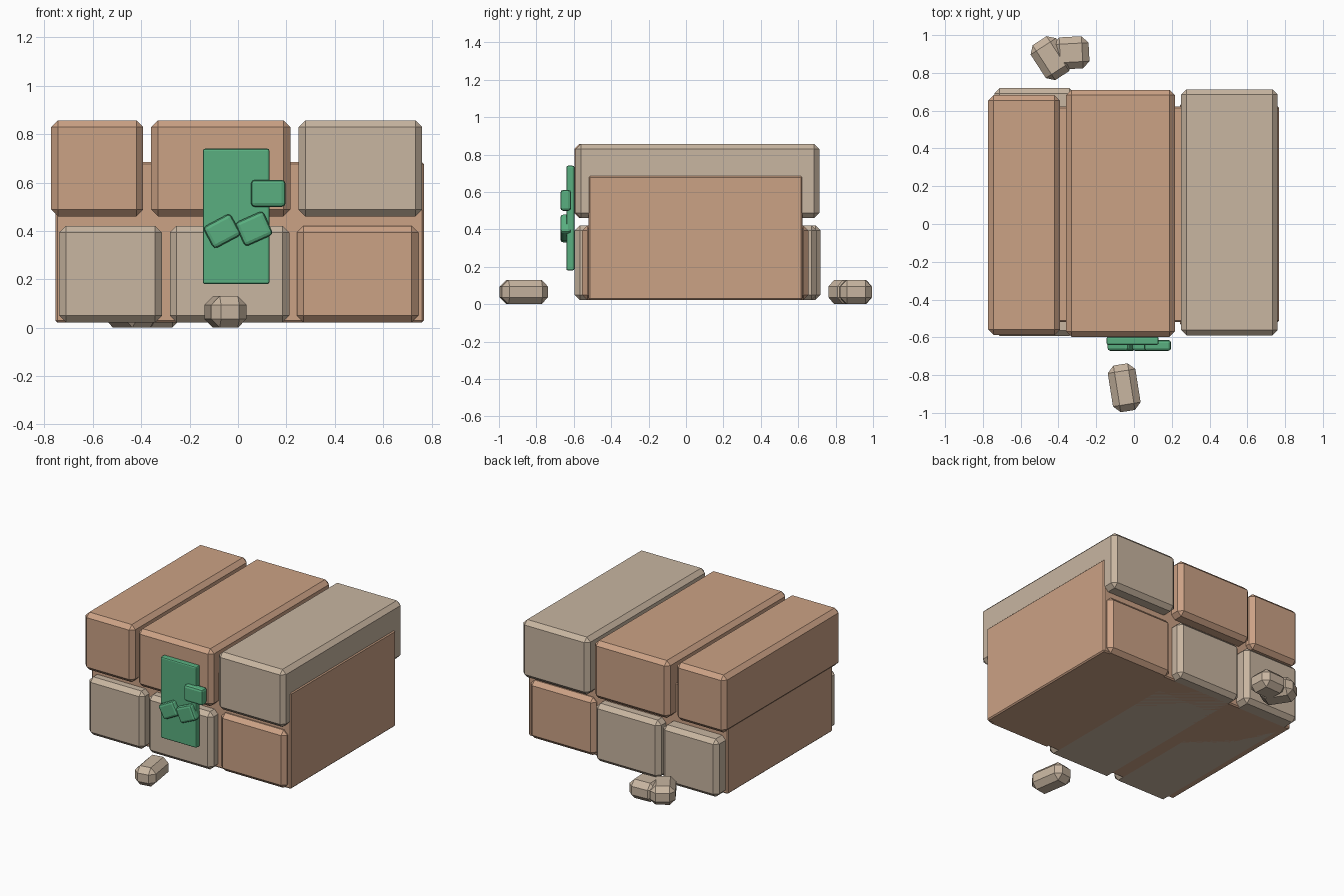
import bpy
from math import radians

cube = bpy.data.objects.get("Cube")
if cube:
    bpy.data.objects.remove(cube, do_unlink=True)


def material(name, rgb):
    mat = bpy.data.materials.new(name)
    mat.use_nodes = True
    mat.diffuse_color = (*rgb, 1)
    mat.node_tree.nodes["Principled BSDF"].inputs["Base Color"].default_value = (*rgb, 1)
    return mat


clay = material("terracotta", (0.60, 0.36, 0.235))
sand = material("sandstone", (0.58, 0.465, 0.355))
green = material("leaf_green", (0.10, 0.43, 0.215))


def block(name, mat, center, size, bevel, turn=(0, 0, 0), segments=1):
    """Chamfered box, turned in degrees about its centre."""
    bpy.ops.mesh.primitive_cube_add(size=1, location=center)
    ob = bpy.context.object
    ob.name = name
    ob.scale = size
    bpy.ops.object.transform_apply(location=False, rotation=False, scale=True)
    ob.rotation_euler = [radians(a) for a in turn]
    mod = ob.modifiers.new("chamfer", 'BEVEL')
    mod.width = bevel
    mod.segments = segments
    mod.limit_method = 'NONE'
    ob.data.materials.append(mat)
    return ob


def span(name, mat, xs, ys, zs, bevel, segments=1):
    """Block given by its limits along each axis."""
    limits = (xs, ys, zs)
    return block(name, mat, [(a + b) / 2 for a, b in limits],
                 [b - a for a, b in limits], bevel, segments=segments)


# Mortar core behind the bricks
span("core", clay, (-0.755, 0.768), (-0.52, 0.622), (0.022, 0.685), 0.008)

# Two courses of long bricks running front to back
upper, lower = (0.46, 0.857), (0.022, 0.421)
bricks = [
    ("upper_brick_right", clay, (-0.772, -0.392), (-0.587, 0.682), upper),
    ("upper_brick_middle", clay, (-0.359, 0.216), (-0.597, 0.71), upper),
    ("upper_brick_left", sand, (0.25, 0.761), (-0.59, 0.713), upper),
    ("lower_brick_right", sand, (-0.739, -0.314), (-0.592, 0.72), lower),
    ("lower_brick_middle", sand, (-0.282, 0.212), (-0.595, 0.70), lower),
    ("lower_brick_left", clay, (0.243, 0.745), (-0.555, 0.655), lower),
]
for name, mat, xs, ys, zs in bricks:
    span(name, mat, xs, ys, zs, 0.028)

# Moss panel with three leaves on the front
span("moss_panel", green, (-0.145, 0.13), (-0.64, -0.597), (0.18, 0.74), 0.009, 2)
leaves = [
    ("moss_leaf_upper", (0.125, 0.555), (0.143, 0.112), 0),
    ("moss_leaf_right", (-0.066, 0.399), (0.128, 0.102), 28),
    ("moss_leaf_left", (0.066, 0.409), (0.128, 0.108), 24),
]
for name, (x, z), (w, h), angle in leaves:
    block(name, green, (x, -0.643, z), (w, 0.058, h), 0.016, (0, -angle, 0), 2)

# Loose stones on the ground
stones = [
    ("stone_front", (-0.052, -0.867), (0.148, 0.25), 9),
    ("stone_back", (-0.44, 0.878), (0.16, 0.22), 33),
    ("stone_back_small", (-0.333, 0.906), (0.19, 0.17), 3),
]
for name, (x, y), (w, d), angle in stones:
    block(name, sand, (x, y, 0.065), (w, d, 0.13), 0.036, (0, 0, angle))
